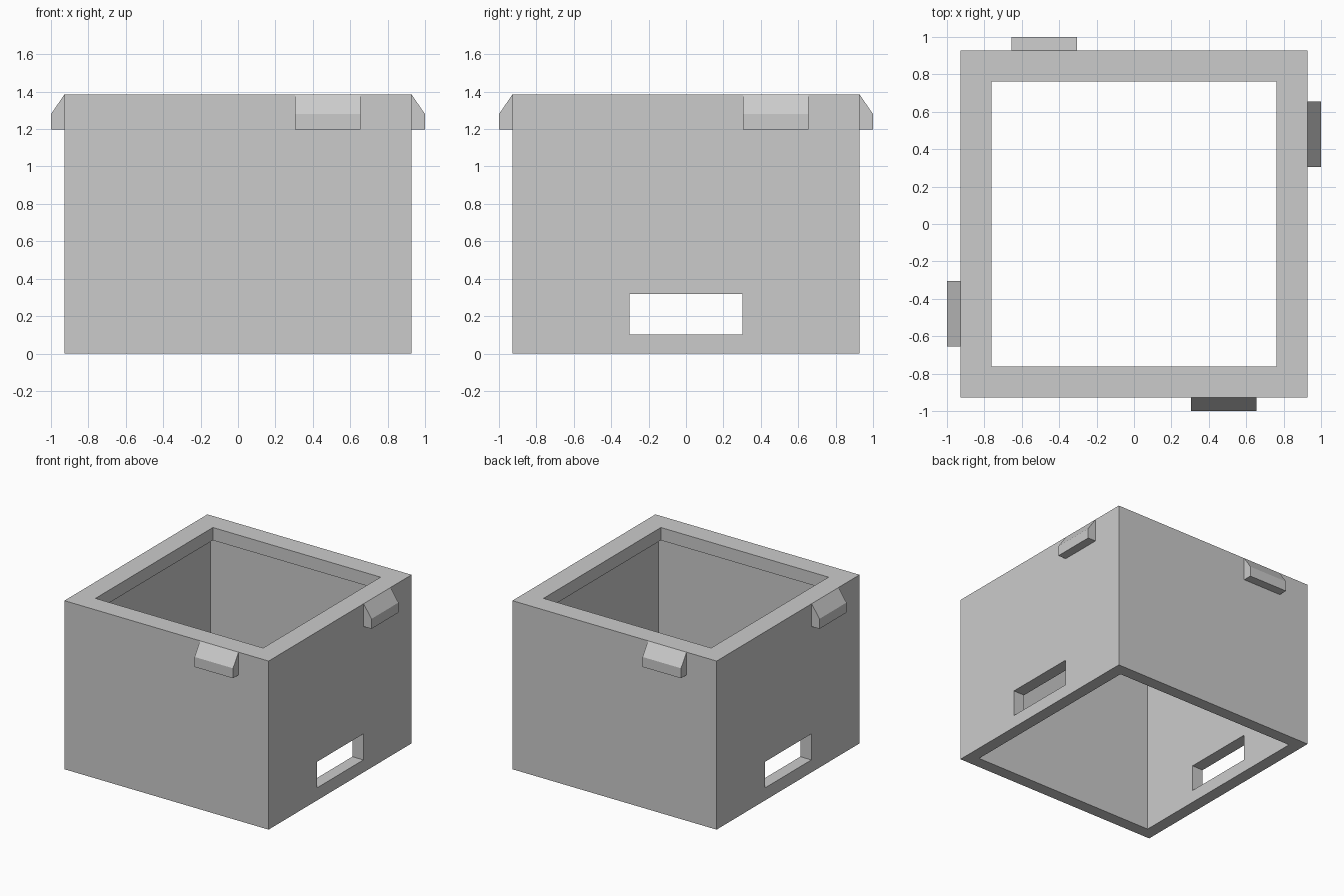
import bpy
import bmesh
from math import pi
from mathutils import Matrix

cube = bpy.data.objects.get("Cube")
if cube:
    bpy.data.objects.remove(cube, do_unlink=True)

OUTER, CAVITY, LIP = 0.928, 0.828, 0.762    # half widths
TOP, LIP_BOTTOM = 1.385, 1.28

grey = bpy.data.materials.new("plain grey")
grey.use_nodes = True
COLOUR = (0.6, 0.6, 0.6, 1)
grey.diffuse_color = COLOUR
grey.node_tree.nodes["Principled BSDF"].inputs["Base Color"].default_value = COLOUR


def make_object(name, bm):
    bmesh.ops.recalc_face_normals(bm, faces=bm.faces)
    mesh = bpy.data.meshes.new(name)
    bm.to_mesh(mesh)
    bm.free()
    mesh.materials.append(grey)
    obj = bpy.data.objects.new(name, mesh)
    bpy.context.collection.objects.link(obj)
    return obj


# Square housing: a wall profile carried around four corners, closed into a tube
profile = [(OUTER, 0), (OUTER, TOP), (LIP, TOP),
           (LIP, LIP_BOTTOM), (CAVITY, LIP_BOTTOM), (CAVITY, 0)]
corners = [(-1, -1), (1, -1), (1, 1), (-1, 1)]
bm = bmesh.new()
rings = [[bm.verts.new((sx * r, sy * r, z)) for sx, sy in corners] for r, z in profile]
for a, b in zip(rings, rings[1:] + rings[:1]):
    for i in range(4):
        j = (i + 1) % 4
        bm.faces.new((a[i], a[j], b[j], b[i]))
housing = make_object("housing", bm)

# Rectangular slots through the two side walls
bm = bmesh.new()
bmesh.ops.create_cube(bm, size=1, matrix=Matrix.Translation((0, 0, 0.21))
                      @ Matrix.Diagonal((3, 0.604, 0.214, 1)))
cutter = make_object("slot_cutter", bm)
cutter.hide_render = True
cut = housing.modifiers.new("slots", "BOOLEAN")
cut.operation = "DIFFERENCE"
cut.solver = "EXACT"
cut.object = cutter
bpy.context.view_layer.objects.active = housing
bpy.ops.object.modifier_apply(modifier=cut.name)
bpy.data.objects.remove(cutter, do_unlink=True)

# One wedge-topped catch near the rim of each wall, turned about the centre
catch_profile = [(-OUTER, 1.198), (-1, 1.198), (-1, 1.28), (-OUTER, TOP)]
for turn, side in enumerate(("front", "left", "back", "right")):
    bm = bmesh.new()
    face = bm.faces.new([bm.verts.new((0.305, y, z)) for y, z in catch_profile])
    end = bmesh.ops.extrude_face_region(bm, geom=[face])["geom"]
    bmesh.ops.translate(bm, vec=(0.35, 0, 0),
                        verts=[v for v in end if isinstance(v, bmesh.types.BMVert)])
    bmesh.ops.rotate(bm, verts=bm.verts, cent=(0, 0, 0),
                     matrix=Matrix.Rotation(turn * pi / 2, 3, "Z"))
    make_object(side + "_catch", bm)
